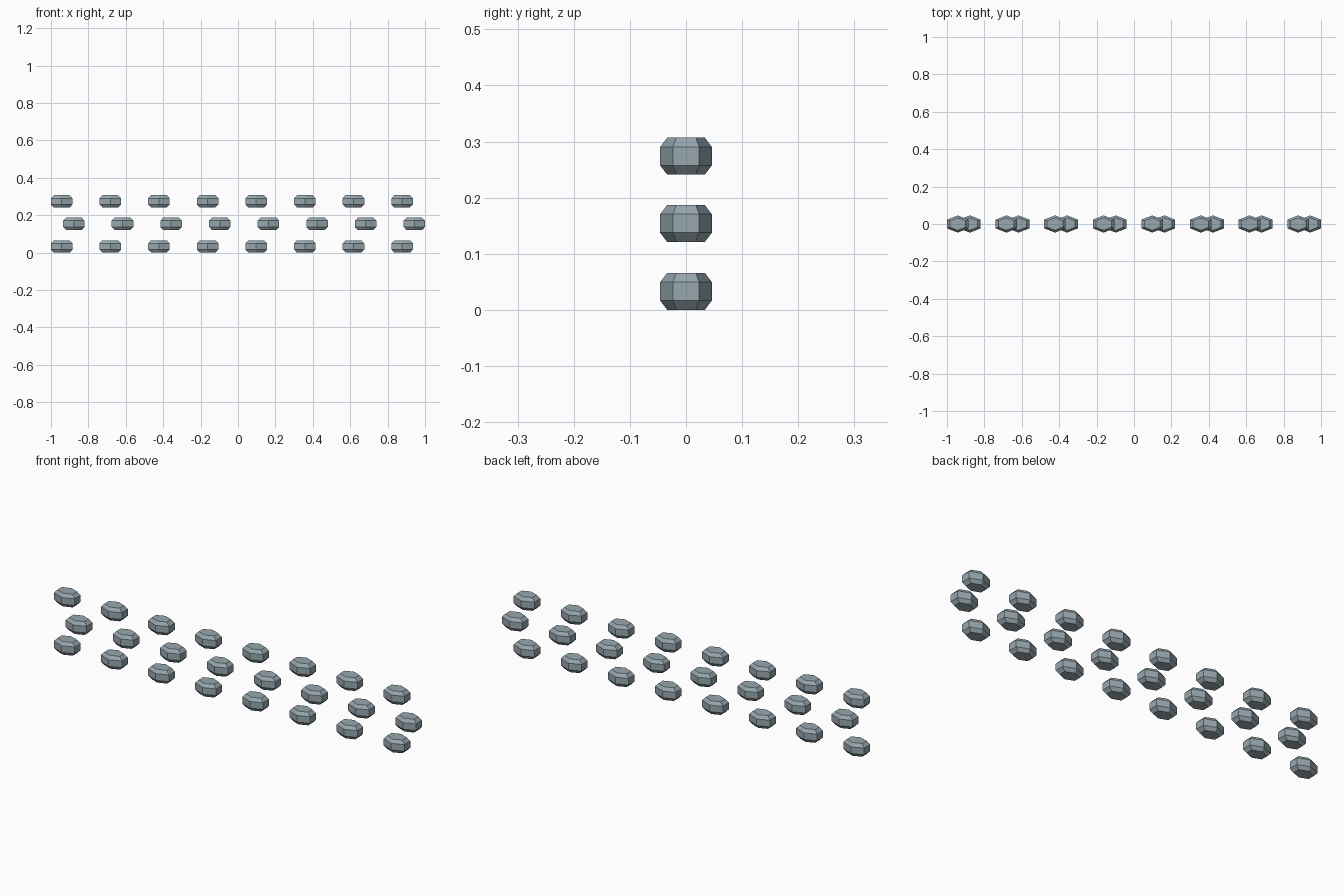
import bpy
import bmesh

default_cube = bpy.data.objects.get("Cube")
if default_cube:
    bpy.data.objects.remove(default_cube, do_unlink=True)

# Single blue-grey stone colour
COLOUR = (0.31, 0.39, 0.43, 1.0)
stone_grey = bpy.data.materials.new("blue grey stone")
stone_grey.use_nodes = True
stone_grey.diffuse_color = COLOUR
shader = stone_grey.node_tree.nodes["Principled BSDF"]
shader.inputs["Base Color"].default_value = COLOUR
shader.inputs["Roughness"].default_value = 0.8

# Stone half sizes and the chamfer of its top and bottom
HALF_X, HALF_Y, HALF_Z = 0.0575, 0.046, 0.033
END_Y = 0.0235
BAND_Z = 0.0165
CAP_SCALE = 0.73


def make_stone_mesh():
    """Six-sided stone: a straight band with a chamfered cap above and below."""
    outline = [(HALF_X, -END_Y), (HALF_X, END_Y), (0, HALF_Y),
               (-HALF_X, END_Y), (-HALF_X, -END_Y), (0, -HALF_Y)]
    levels = [(-HALF_Z, CAP_SCALE), (-BAND_Z, 1), (BAND_Z, 1), (HALF_Z, CAP_SCALE)]
    bm = bmesh.new()
    rings = [[bm.verts.new((x * s, y * s, z)) for x, y in outline] for z, s in levels]
    for lower, upper in zip(rings, rings[1:]):
        for i in range(len(outline)):
            j = (i + 1) % len(outline)
            bm.faces.new((lower[i], lower[j], upper[j], upper[i]))
    bm.faces.new(rings[0][::-1])
    bm.faces.new(rings[-1])
    bmesh.ops.recalc_face_normals(bm, faces=bm.faces)
    mesh = bpy.data.meshes.new("stone")
    bm.to_mesh(mesh)
    bm.free()
    mesh.materials.append(stone_grey)
    return mesh


# Three rows of eight stones, the middle row shifted a quarter step
COUNT = 8
STEP = 0.26
START_X = -1 + HALF_X
ROWS = {"lower": (HALF_Z, 0), "middle": (0.154, STEP / 4), "upper": (0.274, 0)}

stone_mesh = make_stone_mesh()
for row, (z, shift) in ROWS.items():
    for i in range(COUNT):
        stone = bpy.data.objects.new(f"{row}_row_stone_{i + 1}", stone_mesh)
        stone.location = (START_X + i * STEP + shift, 0, z)
        bpy.context.collection.objects.link(stone)
